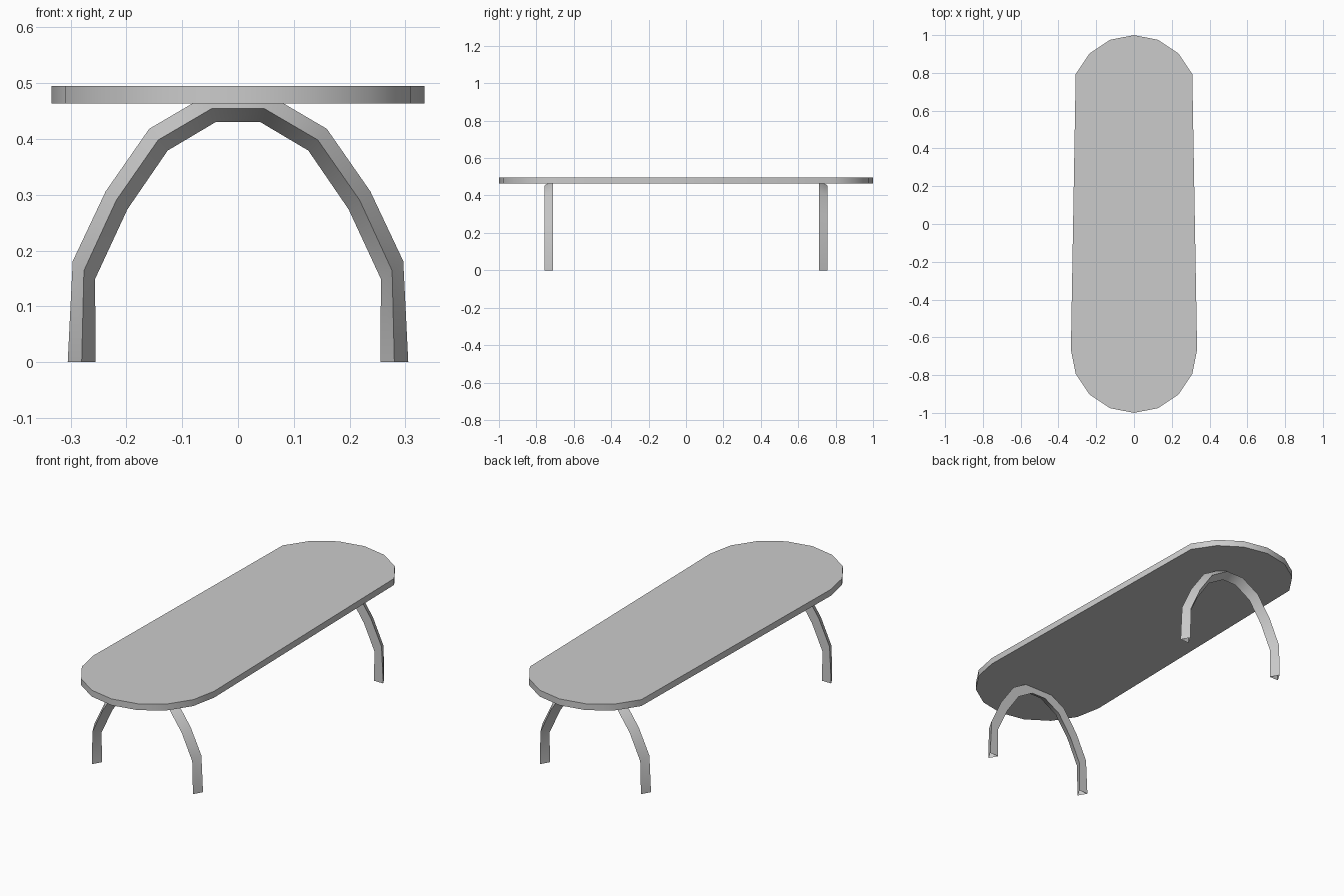
import bpy, bmesh, math

if "Cube" in bpy.data.objects:
    bpy.data.objects.remove(bpy.data.objects["Cube"])


def make_object(name, bm):
    bmesh.ops.recalc_face_normals(bm, faces=bm.faces[:])
    mesh = bpy.data.meshes.new(name)
    bm.to_mesh(mesh)
    bm.free()
    ob = bpy.data.objects.new(name, mesh)
    bpy.context.collection.objects.link(ob)
    bpy.ops.object.select_all(action='DESELECT')
    ob.select_set(True)
    bpy.context.view_layer.objects.active = ob
    bpy.ops.object.shade_smooth_by_angle(angle=math.radians(40))
    return ob


# Table top: two faceted round ends; the rear arc starts one step in
def table_top(radius=0.334, z0=0.463, z1=0.495):
    offset = 1.0 - radius
    step = math.pi / 8
    outline = []
    for k in range(1, 8):
        a = k * step
        outline.append((radius * math.cos(a), offset + radius * math.sin(a)))
    for k in range(8, 17):
        a = k * step
        outline.append((radius * math.cos(a), -offset + radius * math.sin(a)))
    bm = bmesh.new()
    face = bm.faces.new([bm.verts.new((x, y, z0)) for x, y in outline])
    ext = bmesh.ops.extrude_face_region(bm, geom=[face], use_keep_orig=True)
    top = [v for v in ext['geom'] if isinstance(v, bmesh.types.BMVert)]
    bmesh.ops.translate(bm, vec=(0, 0, z1 - z0), verts=top)
    return make_object("table_top", bm)


# Arched legs: open tube of triangular section, defined by three edge rails (x, z)
OUTER = [(0.305, 0), (0.296, 0.181), (0.237, 0.306), (0.159, 0.418), (0.055, 0.479)]
RIDGE = [(0.280, 0), (0.276, 0.164), (0.218, 0.290), (0.143, 0.398), (0.0475, 0.454)]
INNER = [(0.255, 0), (0.256, 0.149), (0.198, 0.274), (0.126, 0.379), (0.040, 0.430)]


def arch_leg(name, side):
    y_ridge, y_flat = side * 0.756, side * 0.712
    bm = bmesh.new()
    rails = []
    for half, y in ((OUTER, y_flat), (RIDGE, y_ridge), (INNER, y_flat)):
        full = half + [(-x, z) for x, z in reversed(half)]
        rails.append([bm.verts.new((x, y, z)) for x, z in full])
    for r in range(3):
        a, b = rails[r], rails[(r + 1) % 3]
        for i in range(len(a) - 1):
            bm.faces.new((a[i], a[i + 1], b[i + 1], b[i]))
    return make_object(name, bm)


table_top()
arch_leg("front_leg", -1)
arch_leg("rear_leg", 1)
